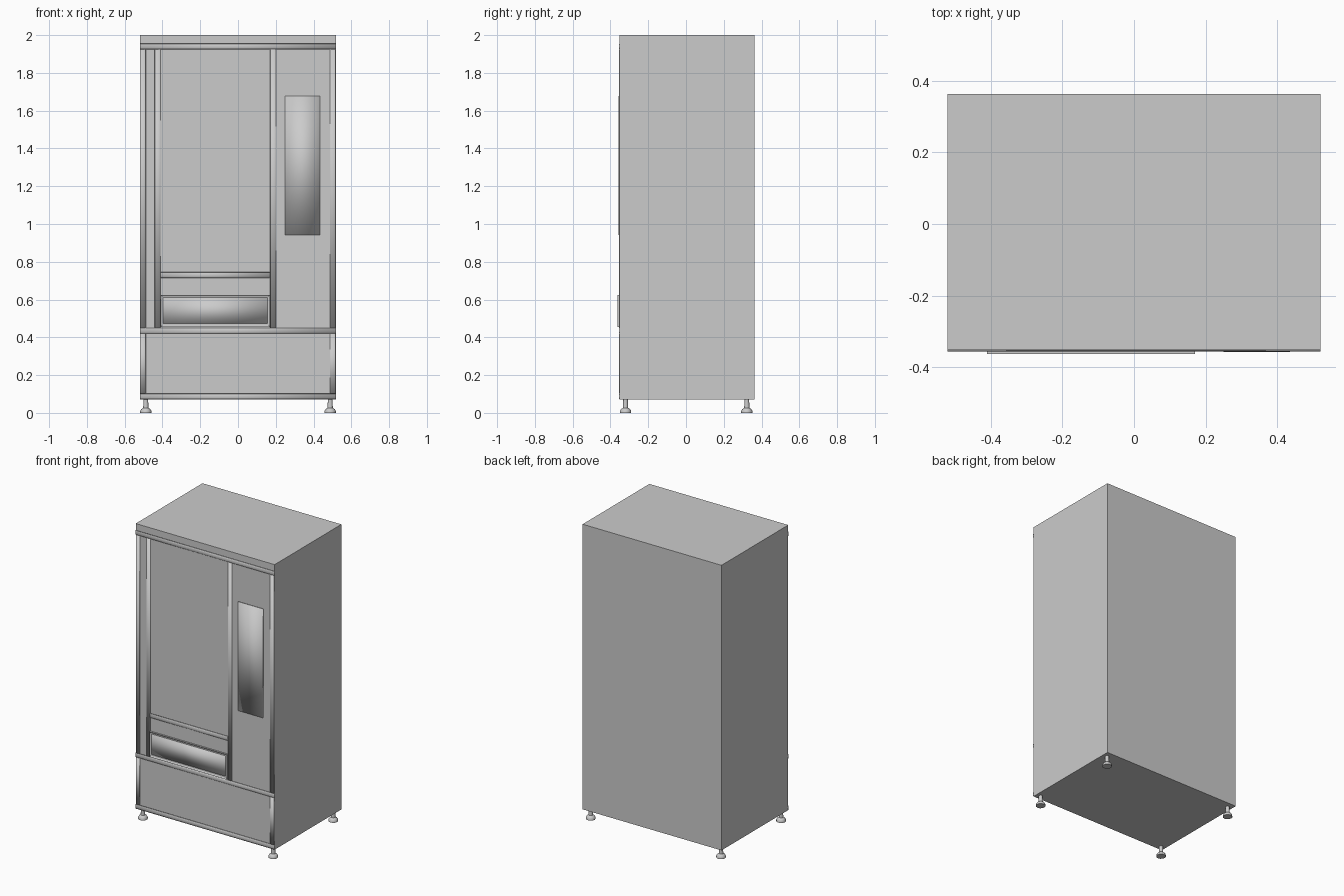
import bpy, bmesh, math

if "Cube" in bpy.data.objects:
    bpy.data.objects.remove(bpy.data.objects["Cube"])

FRONT = -0.351   # y of the cabinet's front sheet


def make(name, bm, smooth=False):
    bmesh.ops.recalc_face_normals(bm, faces=bm.faces)
    me = bpy.data.meshes.new(name)
    bm.to_mesh(me)
    bm.free()
    for p in me.polygons:
        p.use_smooth = smooth
    ob = bpy.data.objects.new(name, me)
    bpy.context.collection.objects.link(ob)
    return ob


def box(name, x0, x1, y0, y1, z0, z1, smooth=False):
    bm = bmesh.new()
    bmesh.ops.create_cube(bm, size=1)
    for v in bm.verts:
        v.co = ((x0 + x1) / 2 + v.co.x * (x1 - x0),
                (y0 + y1) / 2 + v.co.y * (y1 - y0),
                (z0 + z1) / 2 + v.co.z * (z1 - z0))
    return make(name, bm, smooth)


def trim(name, x0, x1, z0, z1, depth, sides=6):
    """Shallow half-round strip lying on the front, along its longer side."""
    bm = bmesh.new()
    vertical = z1 - z0 > x1 - x0
    rings = []
    for end in (0, 1):
        ring = []
        for i in range(sides + 1):
            a = math.pi * i / sides
            t = 0.5 - 0.5 * math.cos(a)
            y = FRONT - depth * math.sin(a)
            if vertical:
                co = (x0 + t * (x1 - x0), y, (z0, z1)[end])
            else:
                co = ((x0, x1)[end], y, z0 + t * (z1 - z0))
            ring.append(bm.verts.new(co))
        rings.append(ring)
        bm.faces.new(ring)
    n = sides + 1
    for i in range(n):
        j = (i + 1) % n
        bm.faces.new((rings[0][i], rings[0][j], rings[1][j], rings[1][i]))
    return make(name, bm, True)


def foot(name, x, y, sides=12):
    """Levelling foot turned from a profile of (radius, height)."""
    profile = [(0.030, 0.0), (0.030, 0.010), (0.024, 0.020),
               (0.014, 0.027), (0.012, 0.075)]
    bm = bmesh.new()
    rings = []
    for r, z in profile:
        rings.append([bm.verts.new((x + r * math.cos(2 * math.pi * i / sides),
                                    y + r * math.sin(2 * math.pi * i / sides), z))
                      for i in range(sides)])
    for a, b in zip(rings, rings[1:]):
        for i in range(sides):
            j = (i + 1) % sides
            bm.faces.new((a[i], a[j], b[j], b[i]))
    bm.faces.new(rings[0])
    bm.faces.new(rings[-1])
    ob = make(name, bm)
    bpy.context.view_layer.objects.active = ob
    ob.select_set(True)
    bpy.ops.object.shade_smooth_by_angle(angle=math.radians(40))
    ob.select_set(False)
    return ob


# Cabinet
box("cabinet", -0.52, 0.52, FRONT, 0.363, 0.07, 2.0)

# Horizontal trim strips
for label, x0, x1, z0, z1 in (("top", -0.52, 0.52, 1.925, 1.955),
                              ("middle", -0.52, 0.52, 0.42, 0.45),
                              ("bottom", -0.52, 0.52, 0.072, 0.102),
                              ("window_sill", -0.41, 0.17, 0.715, 0.745)):
    trim(label + "_trim", x0, x1, z0, z1, 0.005)

# Vertical trim strips
for label, x0, z0, z1 in (("upper_left", -0.52, 0.45, 1.925),
                          ("lower_left", -0.52, 0.102, 0.42),
                          ("upper_right", 0.486, 0.45, 1.925),
                          ("lower_right", 0.486, 0.102, 0.42),
                          ("window_left", -0.441, 0.45, 1.925),
                          ("window_right", 0.170, 0.45, 1.925)):
    trim(label + "_trim", x0, x0 + 0.032, z0, z1, 0.004)

# Payment panel
box("payment_panel", 0.25, 0.435, -0.357, FRONT + 0.002, 0.942, 1.678, True)

# Delivery hatch: frame with a shallow recess, and a smooth flap inside it
bm = bmesh.new()
bmesh.ops.create_cube(bm, size=1)
for v in bm.verts:
    v.co = (-0.12 + v.co.x * 0.58, -0.356 + v.co.y * 0.014, 0.54 + v.co.z * 0.17)
face = min(bm.faces, key=lambda f: f.calc_center_median().y)
bmesh.ops.inset_region(bm, faces=[face], thickness=0.012)
for v in face.verts:
    v.co.y += 0.005
make("hatch_frame", bm)
box("hatch_flap", -0.396, 0.156, -0.3605, -0.355, 0.474, 0.611, True)

# Levelling feet
for sx, side in ((-1, "left"), (1, "right")):
    for y, end in ((-0.32, "front"), (0.322, "back")):
        foot(f"{end}_{side}_foot", sx * 0.488, y)
